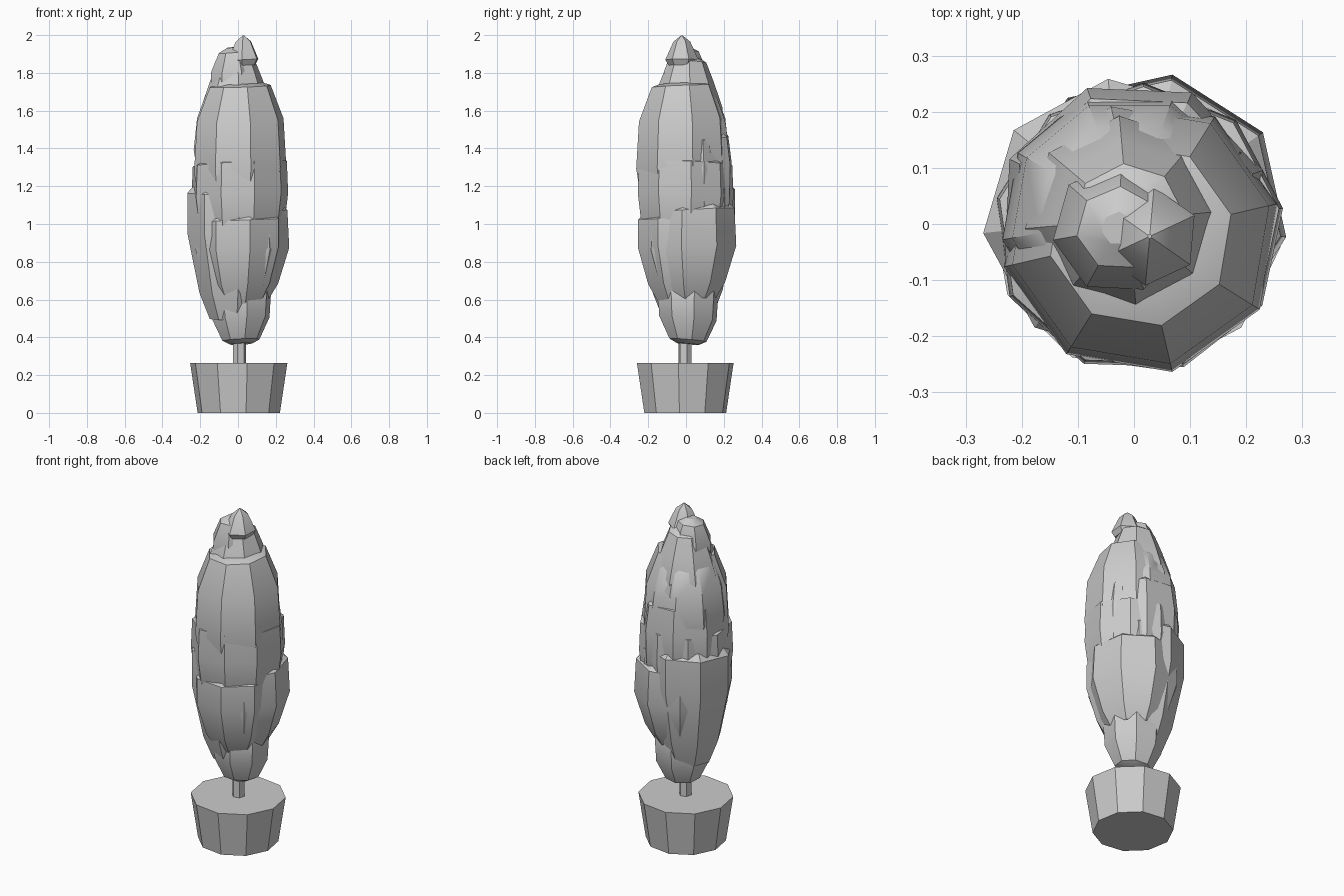
import bpy, math
from math import cos, sin, radians
from mathutils import Vector

cube = bpy.data.objects.get("Cube")
if cube:
    bpy.data.objects.remove(cube, do_unlink=True)

grey = bpy.data.materials.new("plain grey")
grey.use_nodes = True
color = (0.6, 0.6, 0.6, 1)
grey.diffuse_color = color
grey.node_tree.nodes["Principled BSDF"].inputs["Base Color"].default_value = color


def lathe(name, profile, sides, phase, center=(0, 0), tilt=(0, 0), smooth=True):
    """Faceted solid of revolution from (z, radius) points; tilt slopes its rims."""
    verts, faces = [], []
    for z, r in profile:
        for i in range(sides):
            a = radians(phase) + math.tau * i / sides
            x, y = r * cos(a), r * sin(a)
            verts.append((x + center[0], y + center[1], z + x * tilt[0] + y * tilt[1]))
    for k in range(len(profile) - 1):
        for i in range(sides):
            j = (i + 1) % sides
            a, b = k * sides, (k + 1) * sides
            faces.append((a + i, a + j, b + j, b + i))
    faces.append(tuple(reversed(range(sides))))
    faces.append(tuple(range(len(verts) - sides, len(verts))))
    mesh = bpy.data.meshes.new(name)
    mesh.from_pydata(verts, [], faces)
    mesh.materials.append(grey)
    ob = bpy.data.objects.new(name, mesh)
    bpy.context.collection.objects.link(ob)
    if smooth:
        bpy.ops.object.select_all(action="DESELECT")
        ob.select_set(True)
        bpy.context.view_layer.objects.active = ob
        bpy.ops.object.shade_smooth_by_angle(angle=radians(30))
    return ob


# Pot and trunk
lathe("pot", [(0, 0.22), (0.265, 0.26)], 10, 28, (0.004, -0.004), smooth=False)
lathe("trunk", [(0.26, 0.036), (0.5, 0.036)], 6, 15, (0.007, -0.005), smooth=False)

# Overlapping foliage tiers, bottom to top
lathe("foliage_base", [(0.365, 0.06), (0.385, 0.1), (0.5, 0.155), (0.66, 0.165), (0.8, 0.1)],
      8, 12, (0.015, 0.01), (0.05, -0.08))
lathe("foliage_low_front", [(0.575, 0.125), (0.68, 0.185), (0.87, 0.24), (1.02, 0.24), (1.1, 0.17)],
      8, 283, (0.01, -0.02), (0.04, 0.0))
lathe("foliage_low_back", [(0.6, 0.14), (0.68, 0.19), (0.87, 0.25), (1.07, 0.24), (1.12, 0.18)],
      8, 35, (0.025, 0.02), (0.03, 0.06))
lathe("foliage_low_right", [(0.5, 0.13), (0.64, 0.185), (0.96, 0.25), (1.17, 0.25), (1.25, 0.18)],
      8, 6, (-0.02, 0.01), (0.02, 0.06))
lathe("foliage_middle", [(0.85, 0.18), (0.95, 0.235), (1.15, 0.26), (1.32, 0.253), (1.36, 0.18)],
      9, 8, (0.008, -0.008), (0.06, -0.04))
lathe("foliage_middle_back", [(1.0, 0.2), (1.1, 0.24), (1.3, 0.245), (1.45, 0.225), (1.52, 0.15)],
      8, 20, (0.0, 0.012), (-0.05, 0.07))
lathe("foliage_upper_front", [(1.15, 0.225), (1.3, 0.25), (1.55, 0.235), (1.73, 0.165), (1.745, 0.12)],
      8, 283, (0.012, -0.02), (0.03, 0.04))
lathe("foliage_upper_back", [(1.2, 0.2), (1.38, 0.23), (1.55, 0.212), (1.68, 0.165), (1.74, 0.1)],
      9, 30, (-0.008, 0.012), (-0.03, -0.1))
lathe("foliage_shoulder", [(1.5, 0.19), (1.63, 0.185), (1.76, 0.14), (1.86, 0.1), (1.89, 0.05)],
      8, 50, (-0.01, 0.008), (0.06, -0.06))
lathe("foliage_crown", [(1.72, 0.115), (1.81, 0.118), (1.91, 0.075), (1.935, 0.03)],
      7, 190, (-0.028, -0.008), (0.08, 0.05))
lathe("foliage_tip", [(1.84, 0.07), (1.87, 0.088), (1.965, 0.045), (1.998, 0.004)],
      6, 25, (0.028, -0.022), (0.05, 0.0))
